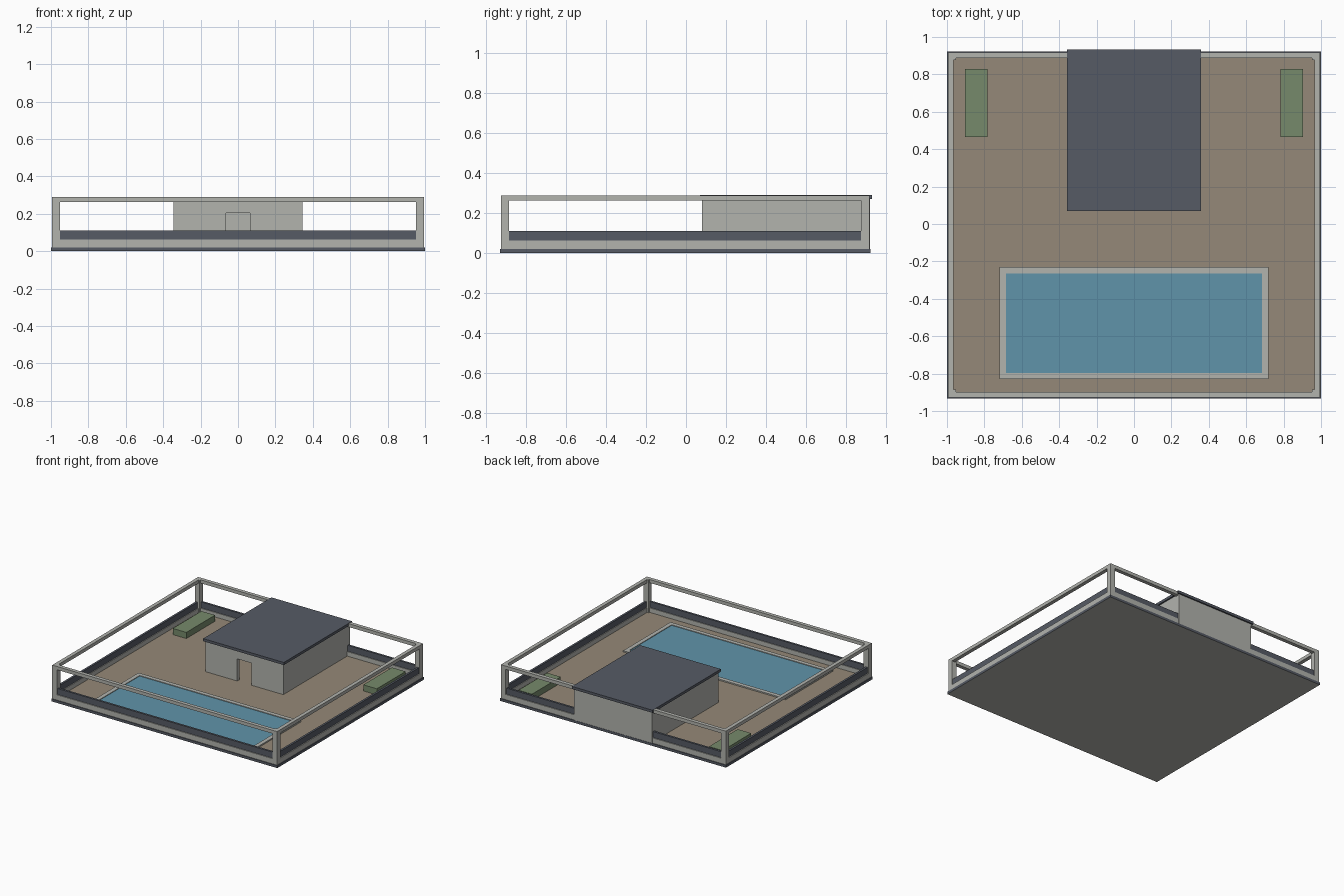
import bpy, bmesh

if "Cube" in bpy.data.objects:
    bpy.data.objects.remove(bpy.data.objects["Cube"])


def material(name, rgb):
    m = bpy.data.materials.new(name)
    lin = [((c / 255 + 0.055) / 1.055) ** 2.4 for c in rgb]
    m.diffuse_color = (*lin, 1)
    m.use_nodes = True
    m.node_tree.nodes["Principled BSDF"].inputs["Base Color"].default_value = m.diffuse_color
    return m


GREY = material("light_concrete", (178, 179, 174))
DARK = material("dark_slate", (86, 91, 101))
EARTH = material("brown_paving", (149, 137, 120))
WATER = material("pool_blue", (96, 148, 170))
GREEN = material("hedge_green", (118, 138, 107))


def box(name, x, y, z, mat):
    """Box from (min, max) ranges on each axis."""
    bm = bmesh.new()
    bmesh.ops.create_cube(bm, size=1)
    for v in bm.verts:
        v.co = [r[0] if c < 0 else r[1] for c, r in zip(v.co, (x, y, z))]
    me = bpy.data.meshes.new(name)
    bm.to_mesh(me)
    bm.free()
    me.materials.append(mat)
    ob = bpy.data.objects.new(name, me)
    bpy.context.collection.objects.link(ob)
    return ob


def cut(ob, x, y, z):
    """Subtract a box from an object and discard the cutter."""
    cutter = box("cutter", x, y, z, ob.data.materials[0])
    mod = ob.modifiers.new("cut", 'BOOLEAN')
    mod.operation = 'DIFFERENCE'
    mod.solver = 'EXACT'
    mod.object = cutter
    bpy.context.view_layer.objects.active = ob
    bpy.ops.object.modifier_apply(modifier=mod.name)
    bpy.data.objects.remove(cutter)


# Base slab, with a concrete underside
base = box("base_slab", (-1, 1), (-0.932, 0.923), (0, 0.02), DARK)
base.data.materials.append(GREY)
for f in base.data.polygons:
    if f.normal.z < -0.5:
        f.material_index = 1

# Paved yard
box("yard", (-0.98, 0.98), (-0.912, 0.903), (0.015, 0.026), EARTH)

# Perimeter frame: posts, sill and top rails, dark panels above the sill
X, Y0, Y1, P, R = 0.995, -0.927, 0.918, 0.042, 0.03
for sx, side in ((-1, "left"), (1, "right")):
    px = sorted((sx * X, sx * (X - P)))
    rx = sorted((sx * X, sx * (X - R)))
    bx = sorted((sx * (X - 0.007), sx * (X - 0.024)))
    box(f"post_front_{side}", px, (Y0, Y0 + P), (0.02, 0.289), GREY)
    box(f"post_back_{side}", px, (Y1 - P, Y1), (0.02, 0.289), GREY)
    run = (Y0 + P, Y1 - P)
    box(f"sill_{side}", rx, run, (0.02, 0.062), GREY)
    box(f"top_rail_{side}", rx, run, (0.262, 0.289), GREY)
    box(f"panel_{side}", bx, run, (0.062, 0.11), DARK)

for side, y, s, runs in (("front", Y0, 1, [(-X + P, X - P)]),
                         ("back", Y1, -1, [(-X + P, -0.345), (0.345, X - P)])):
    ry = sorted((y, y + s * R))
    by = sorted((y + s * 0.007, y + s * 0.024))
    for i, run in enumerate(runs):
        box(f"sill_{side}_{i}", run, ry, (0.02, 0.062), GREY)
        box(f"top_rail_{side}_{i}", run, ry, (0.262, 0.289), GREY)
        box(f"panel_{side}_{i}", run, by, (0.062, 0.11), DARK)

# House: hollow walls with a doorway, flat overhanging roof
house = box("house_walls", (-0.345, 0.345), (0.08, 0.921), (0.02, 0.27), GREY)
cut(house, (-0.317, 0.317), (0.108, 0.893), (-0.1, 0.4))
cut(house, (-0.063, 0.063), (0, 0.2), (-0.1, 0.203))
box("house_roof", (-0.357, 0.357), (0.069, 0.932), (0.27, 0.291), DARK)

# Pool: raised rim with water inside
rim = box("pool_rim", (-0.718, 0.718), (-0.83, -0.231), (0.02, 0.036), GREY)
cut(rim, (-0.685, 0.685), (-0.797, -0.265), (-0.1, 0.2))
box("pool_water", (-0.685, 0.685), (-0.797, -0.265), (0.022, 0.031), WATER)

# Hedges
for sx, side in ((-1, "left"), (1, "right")):
    box(f"hedge_{side}", sorted((sx * 0.783, sx * 0.903)), (0.465, 0.828),
        (0.022, 0.075), GREEN)
